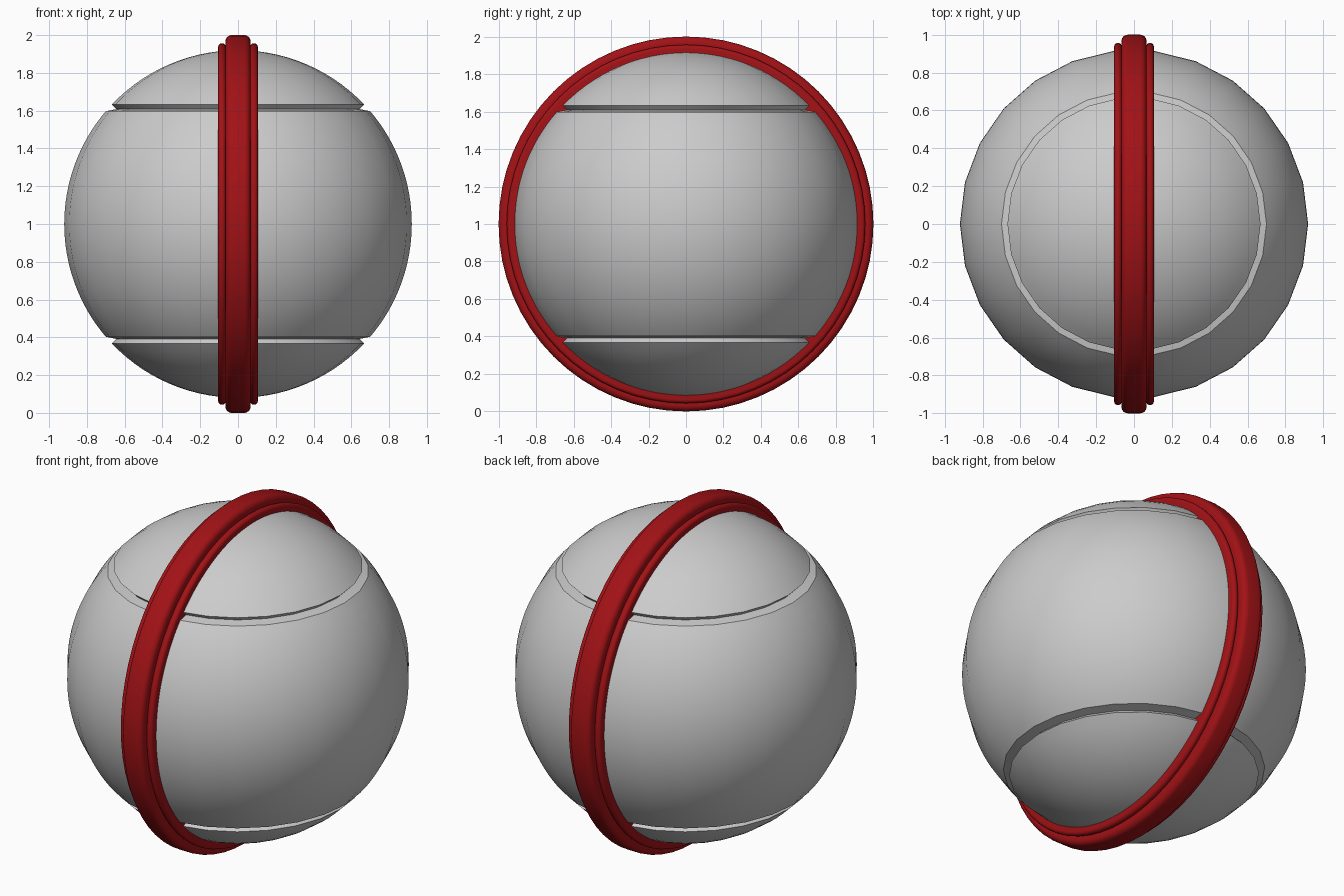
import bpy
from math import sin, cos, pi, radians, asin, sqrt

if "Cube" in bpy.data.objects:
    bpy.data.objects.remove(bpy.data.objects["Cube"])


def arc(cu, cv, rad, a0, a1, n):
    """Arc points from angle a0 to a1 in degrees."""
    return [(cu + rad * cos(radians(a0 + (a1 - a0) * i / n)),
             cv + rad * sin(radians(a0 + (a1 - a0) * i / n))) for i in range(n + 1)]


def lathe(name, profile, n, place, closed=False):
    """Revolve (radius, height) points; place() maps radius, height, angle to xyz."""
    verts, rings, faces = [], [], []
    for r, h in profile:
        count = 1 if r < 1e-5 else n
        rings.append([len(verts) + (i if count > 1 else 0) for i in range(n)])
        verts += [place(r, h, 2 * pi * i / n) for i in range(count)]
    pairs = list(zip(rings, rings[1:]))
    if closed:
        pairs.append((rings[-1], rings[0]))
    for a, b in pairs:
        for i in range(n):
            j = (i + 1) % n
            faces.append(list(dict.fromkeys((a[i], a[j], b[j], b[i]))))
    mesh = bpy.data.meshes.new(name)
    mesh.from_pydata(verts, [], faces)
    obj = bpy.data.objects.new(name, mesh)
    bpy.context.collection.objects.link(obj)
    bpy.ops.object.select_all(action='DESELECT')
    obj.select_set(True)
    bpy.context.view_layer.objects.active = obj
    bpy.ops.object.mode_set(mode='EDIT')
    bpy.ops.mesh.select_all(action='SELECT')
    bpy.ops.mesh.normals_make_consistent(inside=False)
    bpy.ops.object.mode_set(mode='OBJECT')
    bpy.ops.object.shade_smooth_by_angle(angle=radians(30))
    return obj


# Ball with an undercut groove around each cap
R = 0.92
belt = math_belt = asin(0.597 / R) * 180 / pi
cap = asin(0.632 / R) * 180 / pi
upper = arc(0, 0, R, 0, belt, 16)
upper += [(0.645, 0.608), (0.65, 0.613)]
upper += arc(0, 0, R, cap, 90, 14)
upper[-1] = (0.0, R)
profile = [(r, -h) for r, h in reversed(upper[1:])] + upper
lathe("ball", profile, 26, lambda r, h, a: (r * cos(a), r * sin(a), 1 + h))

# Red band: wide rounded base with a taller rounded ridge in the middle
half = [(0.105, 0.87)]
half += arc(0.085, 0.937, 0.02, 0, 135, 8)
half += [(0.066, 0.945)]
half += arc(0.033, 0.967, 0.033, 0, 90, 6)
section = half + [(-u, v) for u, v in reversed(half)]
band = lathe("band", [(v, u) for u, v in section], 64,
             lambda r, h, a: (h, r * cos(a), 1 + r * sin(a)), closed=True)
red = bpy.data.materials.new("red")
red.diffuse_color = (0.36, 0.006, 0.008, 1)
red.use_nodes = True
red.node_tree.nodes["Principled BSDF"].inputs["Base Color"].default_value = red.diffuse_color
band.data.materials.append(red)
